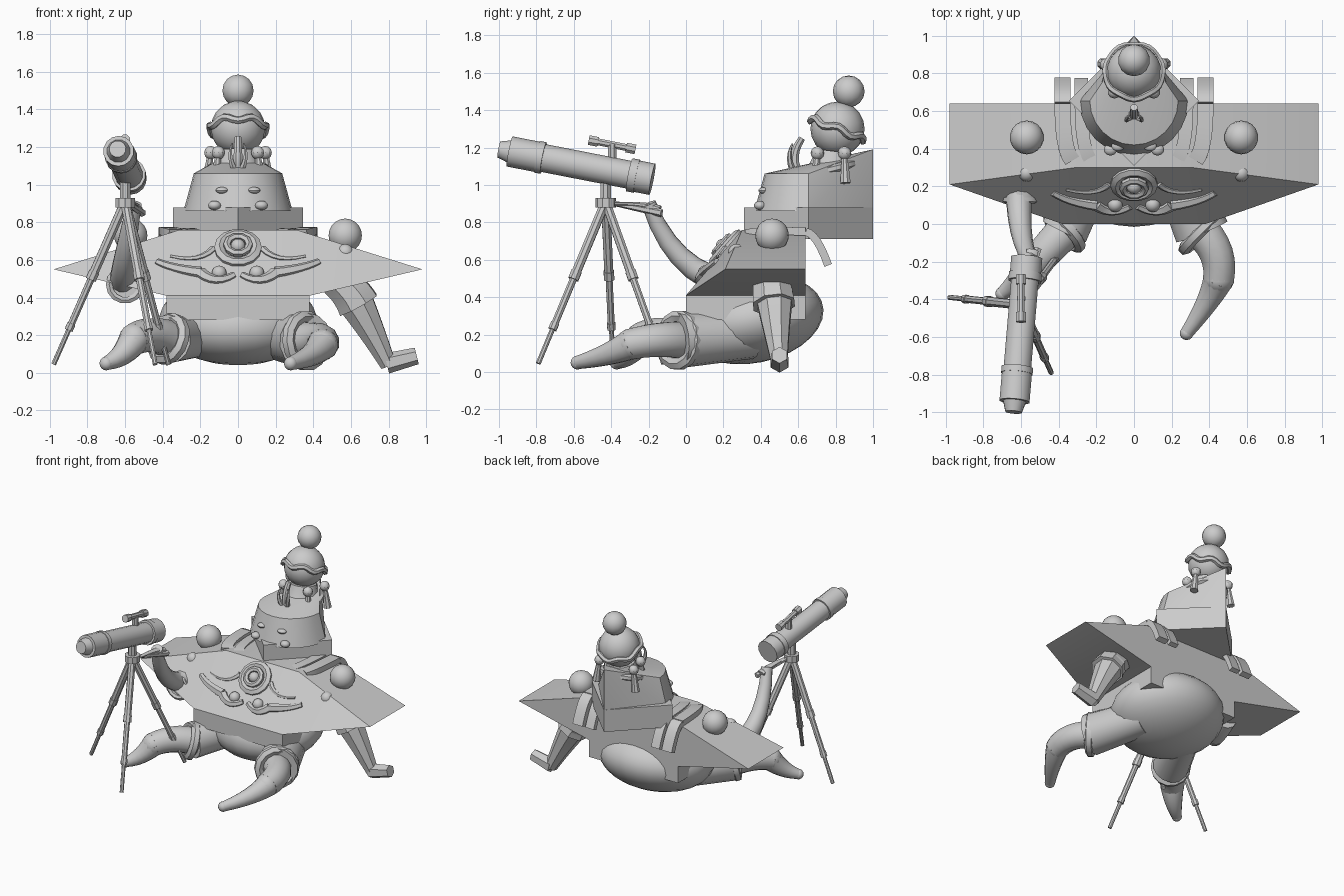
import bpy, bmesh
from math import tau, cos, sin
from mathutils import Vector, Matrix
from mathutils.bvhtree import BVHTree

cube = bpy.data.objects.get("Cube")
if cube:
    bpy.data.objects.remove(cube, do_unlink=True)

shade = (.6, .6, .6, 1)
grey = bpy.data.materials.new("plain_grey")
grey.use_nodes = True
grey.diffuse_color = shade
grey.node_tree.nodes["Principled BSDF"].inputs["Base Color"].default_value = shade
parts = []


def finish(name, bm):
    bmesh.ops.recalc_face_normals(bm, faces=bm.faces[:])
    mesh = bpy.data.meshes.new(name)
    bm.to_mesh(mesh)
    bm.free()
    mesh.materials.append(grey)
    obj = bpy.data.objects.new(name, mesh)
    bpy.context.scene.collection.objects.link(obj)
    parts.append(obj)
    return obj


def hull(name, points):
    """Convex solid, mirrored across the middle."""
    bm = bmesh.new()
    for x, y, z in points:
        for mirrored in {x, -x}:
            bm.verts.new((mirrored, y, z))
    bmesh.ops.convex_hull(bm, input=bm.verts[:])
    loose = [v for v in bm.verts if not v.link_faces]
    bmesh.ops.delete(bm, geom=loose, context='VERTS')
    bmesh.ops.dissolve_limit(bm, angle_limit=.01, verts=bm.verts[:], edges=bm.edges[:])
    return finish(name, bm)


def ball(name, centre, radius, squash=(1, 1, 1), segments=14, tilt=0):
    bm = bmesh.new()
    place = Matrix.Translation(centre) @ Matrix.Rotation(tilt, 4, 'X') @ Matrix.Diagonal((*squash, 1))
    bmesh.ops.create_uvsphere(bm, u_segments=segments, v_segments=segments // 2 + 1,
                              radius=radius, matrix=place)
    return finish(name, bm)


def tube(name, points, radii, sides=12, flat=1, closed=False, up=None):
    """Loft rings along a path; flat squashes the section."""
    points = [Vector(p) for p in points]
    count = len(points)
    along = (points[-1] - points[0]).normalized()
    up = Vector(up or ((0, 1, .1) if abs(along.z) > .7 else (0, 0, 1)))
    bm = bmesh.new()
    rings = []
    for i, (point, radius) in enumerate(zip(points, radii)):
        before = points[i - 1] if closed or i else point
        after = points[(i + 1) % count] if closed or i + 1 < count else point
        tangent = (after - before).normalized()
        across = tangent.cross(up).normalized()
        normal = across.cross(tangent)
        angles = [tau * (j + .5) / sides for j in range(sides)]
        rings.append([bm.verts.new(point + radius * (across * cos(a) + normal * sin(a) * flat))
                      for a in angles])
    for i in range(count if closed else count - 1):
        near, far = rings[i], rings[(i + 1) % count]
        for j in range(sides):
            k = (j + 1) % sides
            bm.faces.new((near[j], near[k], far[k], far[j]))
    if not closed:
        bm.faces.new(rings[0])
        bm.faces.new(rings[-1])
    return finish(name, bm)


def limb(name, start, bend, end, thick, thin, sides=12, flat=1, up=None):
    """Curved tapering tube steered by one bend point."""
    start, bend, end = Vector(start), Vector(bend), Vector(end)
    spots = [i / 6 for i in range(7)]
    path = [start.lerp(bend, t).lerp(bend.lerp(end, t), t) for t in spots]
    return tube(name, path, [thick + (thin - thick) * t for t in spots], sides, flat, up=up)


def rod(name, start, end, radius, sides=8):
    return tube(name, (start, end), (radius, radius), sides)


def ring(name, centre, radius, thick, normal, segments=14, wave=0):
    turn = Vector(normal).to_track_quat('Z', 'Y')
    angles = [tau * i / segments for i in range(segments)]
    path = [Vector(centre) + turn @ Vector((radius * cos(a), radius * sin(a), wave * cos(6 * a)))
            for a in angles]
    return tube(name, path, [thick] * segments, 6, closed=True, up=normal)


# Cape: wide winged slab over a square front block
back, hem, rim, top = .64, .28, .41, .76
block = [(.38, y, z) for y in (0, back) for z in (hem, rim)]
wings = [(.98, y, .55) for y in (.21, back)]
plateau = [(.31, y, top) for y in (.3, back)]
cape = hull("cape", wings + plateau + [p for p in block if p[-1] == rim])
hull("cape_block", block)
tree = BVHTree.FromPolygons([v.co for v in cape.data.vertices],
                            [p.vertices[:] for p in cape.data.polygons])


def chest(x, z):
    """Point on the front of the cape."""
    return tree.ray_cast(Vector((x, -2, z)), Vector((0, 1, 0)))[0]


# Belly
ball("belly", (0, .36, .28), .4, (1.05, .95, .58), 28, .2)

# Hood: square collar block turned on its corner, with a rounded face rising to a back ridge
middle, reach, brim = .655, .345, .88
hull("hood_collar", [(x, y, z) for z in (.71, brim)
                     for x, y in ((reach, middle), (0, middle - reach), (0, middle + reach))])
arc = [tau / 4 * i / 6 for i in range(7)]
face = [(r * cos(a), middle - r * sin(a), z) for a in arc
        for r, z in ((.29, brim - .02), (.265, .94), (.235, 1.06))]
hull("hood", face + [(0, middle + reach, z) for z in (brim, 1.19)])

# Chest badge
outward = Vector((0, -.75, .66))
hub = chest(0, .66)
ring("badge_rim", hub, .1, .03, outward)
ring("badge_inner_ring", hub + outward * .03, .06, .02, outward, 10)
ball("badge_stone", hub + outward * .02, .04)

for side, name in ((1, "left_"), (-1, "right_")):
    # Sweeping chest trims and beads
    limb(name + "outer_trim", chest(side * .43, .59), chest(side * .35, .55),
         chest(side * .2, .53), .02, .035, 6, up=outward)
    limb(name + "lower_trim", chest(side * .2, .53), chest(side * .12, .46),
         chest(side * .02, .52), .035, .02, 6, up=outward)
    limb(name + "upper_trim", chest(side * .36, .62), chest(side * .2, .58),
         chest(side * .13, .66), .01, .02, 6, up=outward)
    ball(name + "chest_bead", chest(side * .1, .53), .04)
    # Shoulder balls
    ball(name + "shoulder_ball", (side * .57, .46, .73), .09, segments=18)
    ball(name + "shoulder_bead", (side * .57, .27, .64), .045)
    # Ribbons over the shoulders, hanging behind
    for tag, x, width in (("outer", .38, .06), ("inner", .28, .05)):
        bend = (side * x, back, top - .01)
        limb(name + tag + "_ribbon_front", (side * (x - .05), .34, top - .02),
             (side * x, .4, top), bend, width, width, 4, .5)
        limb(name + tag + "_ribbon_back", bend, (side * x, .7, top - .02),
             (side * x, .76, .57), width, width, 4, .5, up=(0, 1, 1))
    # Face
    ball(name + "eye", (side * .085, .415, .97), .035, (1, .8, .5))
    ball(name + "cheek", (side * .125, .395, .89), .035, (1, .9, .7))
    # Leaves at the front of the hat
    limb(name + "hat_leaf", (side * .01, .58, 1.06), (side * .06, .53, 1.15),
         (side * .03, .57, 1.22), .02, .005, 6)

# Round hat with topknot, wavy band and base ring
crown = Vector((0, .81, 1.3))
ball("hat_globe", crown, .145, segments=18, tilt=.3)
ball("hat_topknot", (0, .87, 1.5), .085)
ring("hat_band", crown, .15, .02, (0, .36, .93), 36, .013)
ring("hat_base", (0, .76, 1.08), .15, .022, (0, -.25, 1), 16)
limb("hat_neck", (0, .77, 1.05), (0, .78, 1.1), (0, .79, 1.18), .14, .1)
limb("hat_front_charm", (0, .6, 1.06), (0, .55, 1.15), (0, .62, 1.25), .03, .02, 8)

# Tassels hanging at the sides of the hat
for angle in (.25, -.8, 2.9, 3.94):
    arm = Vector((cos(angle), sin(angle), 0)) * .15
    knot = crown + arm - Vector((0, 0, .13))
    ball("tassel_ball", knot, .036, segments=10)
    tip = knot + arm * .15 - Vector((0, 0, .16))
    limb("tassel_tail", knot, knot.lerp(tip, .5), tip, .015, .03, 8)

# Legs: trousers with rolled cuffs, bent knees and pointed feet
for name, hip, cuff, width, bend, knee, ankle, foot in (
        ("left_", (.2, .35, .2), (.36, -.04, .17), .15,
         (.47, -.15, .18), (.45, -.29, .15), (.41, -.4, .09), (.28, -.58, .05)),
        ("right_", (-.18, .35, .2), (-.37, -.04, .18), .13,
         (-.47, -.14, .22), (-.55, -.24, .18), (-.61, -.3, .08), (-.7, -.37, .05))):
    limb(name + "trouser", hip, Vector(hip).lerp(Vector(cuff), .5), cuff, width - .02, width, 14)
    ring(name + "cuff", cuff, width - .02, .034, Vector(bend) - Vector(cuff))
    limb(name + "thigh", cuff, bend, knee, .1, .085)
    ball(name + "knee", knee, .084)
    limb(name + "shin", knee, ankle, foot, .084, .036)
    ball(name + "toe", foot, .037)

# Left arm propped behind, with a flared sleeve and broad hand
limb("left_sleeve", (.52, .46, .5), (.6, .46, .44), (.64, .47, .36), .1, .12, 8)
limb("left_arm", (.6, .47, .42), (.7, .48, .25), (.8, .5, .04), .11, .045, 8)
limb("left_hand", (.79, .5, .05), (.87, .5, .07), (.95, .5, .09), .055, .045, 6)

# Right arm raised to the telescope
wrist, opening = (-.55, -.2, .9), (-.6, .13, .47)
limb("right_sleeve", (-.56, .3, .5), (-.59, .2, .47), opening, .1, .1)
ring("right_sleeve_rim", opening, .085, .02, (0, -1, 0))
limb("right_arm", (-.61, .2, .48), (-.62, -.07, .55), wrist, .075, .04)
limb("right_hand", (-.54, -.14, .87), wrist, (-.57, -.38, .9), .035, .015, 8, .6)

# Telescope: barrel with collars along its axis
eye_end, lens_end = Vector((-.57, -.18, 1.03)), Vector((-.64, -1, 1.19))
for name, start, end, radius in (("eyepiece", 0, .1, .085), ("eye_collar", .1, .15, .09),
                                 ("barrel", .1, .75, .075), ("lens_collar", .71, .75, .086),
                                 ("lens_hood", .75, .93, .082)):
    rod("telescope_" + name, eye_end.lerp(lens_end, start), eye_end.lerp(lens_end, end), radius, 14)
limb("telescope_cap", eye_end.lerp(lens_end, .9), eye_end.lerp(lens_end, .95), lens_end, .07, .045)

# Finder scope carried on two posts
near, far = Vector((-.6, -.27, 1.19)), Vector((-.6, -.52, 1.24))
rod("finder_tube", near, far, .02)
for spot in (0, .8):
    rod("finder_end", near.lerp(far, spot), near.lerp(far, spot + .2), .028)
post = near.lerp(far, .5)
rod("finder_post", post, post - Vector((0, 0, .1)), .025)

# Tripod with telescoping legs
apex = Vector((-.6, -.43, .91))
rise = Vector((0, 0, 1))
rod("tripod_hub", apex - rise * .03, apex + rise * .02, .055, 10)
rod("tripod_neck", apex, apex + rise * .14, .03)
for foot in ((-.98, -.39, .045), (-.44, -.79, .045), (-.37, -.12, .045)):
    foot = Vector(foot)
    for name, start, end, radius in (("upper", 0, .45, .026), ("clamp", .43, .48, .03),
                                     ("middle", .45, .75, .02), ("lock", .75, .79, .024),
                                     ("lower", .75, 1, .014)):
        rod("tripod_leg_" + name, apex.lerp(foot, start), apex.lerp(foot, end), radius)
handle = apex + Vector((.09, .3, -.06))
limb("pan_handle", apex, apex.lerp(handle, .5), handle, .012, .022, 6)

# Smooth shading with crisp edges
bpy.ops.object.select_all(action='DESELECT')
for obj in parts:
    obj.select_set(True)
bpy.context.view_layer.objects.active = cape
bpy.ops.object.shade_smooth_by_angle(angle=.6)
